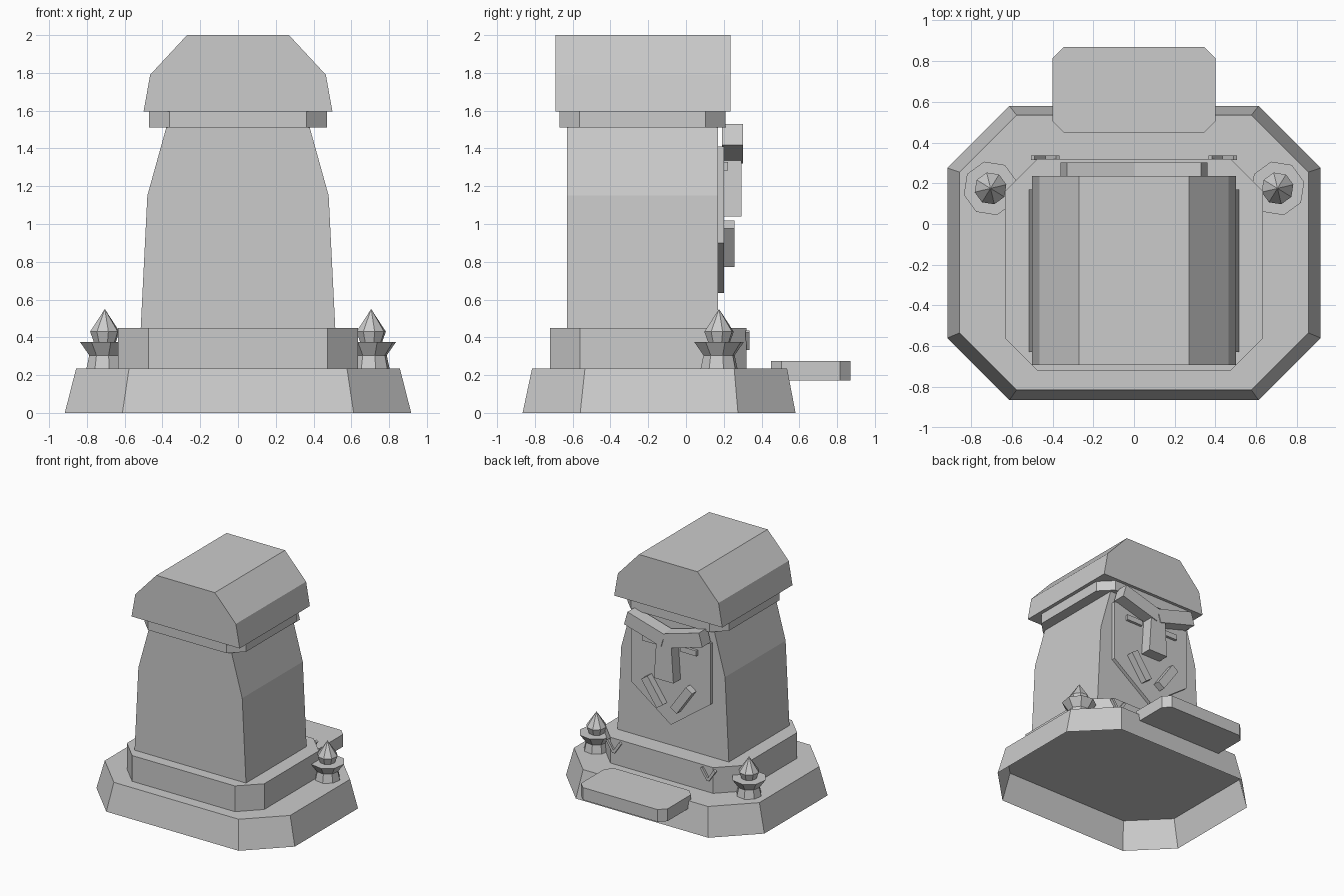
import bpy, bmesh, math
from mathutils import Matrix, Vector

old = bpy.data.objects.get("Cube")
if old:
    bpy.data.objects.remove(old, do_unlink=True)

stone = bpy.data.materials.new("grey stone")
stone.diffuse_color = (0.6, 0.6, 0.6, 1)
stone.use_nodes = True
stone.node_tree.nodes["Principled BSDF"].inputs["Base Color"].default_value = (0.6, 0.6, 0.6, 1)


def finish(name, bm, outward=True):
    if outward:
        bmesh.ops.recalc_face_normals(bm, faces=bm.faces)
    mesh = bpy.data.meshes.new(name)
    bm.to_mesh(mesh)
    bm.free()
    mesh.materials.append(stone)
    obj = bpy.data.objects.new(name, mesh)
    bpy.context.collection.objects.link(obj)
    return obj


def octagon(hx, y0, y1, cut, z):
    """Rectangle with cut corners, counter-clockwise."""
    c = cut
    return [Vector((x, y, z)) for x, y in (
        (hx - c, y0), (hx, y0 + c), (hx, y1 - c), (hx - c, y1),
        (c - hx, y1), (-hx, y1 - c), (-hx, y0 + c), (c - hx, y0))]


def loft(name, lower, upper, bottom=True):
    """Join two matching loops into a solid, optionally open below."""
    bm = bmesh.new()
    a = [bm.verts.new(p) for p in lower]
    b = [bm.verts.new(p) for p in upper]
    n = len(a)
    for i in range(n):
        j = (i + 1) % n
        bm.faces.new((a[i], a[j], b[j], b[i]))
    bm.faces.new(b)
    if bottom:
        bm.faces.new(a[::-1])
    return finish(name, bm, bottom)


def slab(name, hx, y0, y1, cut, z0, z1):
    return loft(name, octagon(hx, y0, y1, cut, z0), octagon(hx, y0, y1, cut, z1))


def extrude_y(name, half, y0, y1):
    """Mirror a half outline of (x, z) points and extrude it along y."""
    outline = half + [(-x, z) for x, z in reversed(half) if x > 0]
    return loft(name, [Vector((x, y0, z)) for x, z in outline],
                [Vector((x, y1, z)) for x, z in outline])


def bar(name, side, x, z, length, height, y0, y1, angle):
    """Box on the back face, tilted in the xz plane and mirrored by side."""
    bm = bmesh.new()
    place = (Matrix.Translation((side * x, (y0 + y1) / 2, z))
             @ Matrix.Rotation(math.radians(-side * angle), 4, 'Y')
             @ Matrix.Diagonal((length, y1 - y0, height, 1)))
    bmesh.ops.create_cube(bm, size=1, matrix=place)
    return finish(name, bm)


def lathe(name, profile, x, y, sides):
    bm = bmesh.new()
    rings = []
    for r, z in profile:
        rings.append([bm.verts.new((x + r * math.cos(math.tau * (i + 0.3) / sides),
                                    y + r * math.sin(math.tau * (i + 0.3) / sides), z))
                      for i in range(sides)])
    for a, b in zip(rings, rings[1:]):
        for i in range(sides):
            j = (i + 1) % sides
            bm.faces.new((a[i], a[j], b[j], b[i]))
    bm.faces.new(rings[0][::-1])
    bmesh.ops.remove_doubles(bm, verts=bm.verts, dist=0.0005)
    return finish(name, bm)


# Stepped plinth, hollow underneath
loft("plinth", octagon(0.917, -0.865, 0.58, 0.305, 0),
     octagon(0.857, -0.815, 0.535, 0.28, 0.235), bottom=False)
slab("upper_step", 0.635, -0.72, 0.32, 0.16, 0.235, 0.45)
slab("offering_ledge", 0.4, 0.45, 0.87, 0.055, 0.172, 0.275)

# Tapered pillar, collar and roof-like cap
extrude_y("pillar", [(0.515, 0.45), (0.48, 1.15), (0.38, 1.51), (0.37, 1.6)], -0.63, 0.17)
slab("collar", 0.47, -0.67, 0.21, 0.107, 1.51, 1.595)
extrude_y("cap", [(0.5, 1.595), (0.465, 1.79), (0.27, 2.0)], -0.692, 0.235)

# Face panel and nose
extrude_y("face_panel", [(0, 0.635), (0.365, 0.9), (0.365, 1.41)], 0.16, 0.2)
extrude_y("nose", [(0.09, 1.04), (0.065, 1.41)], 0.19, 0.295)

# Paired details
urn = [(0.1, 0.235), (0.085, 0.305), (0.135, 0.375), (0.06, 0.375), (0.08, 0.43), (0, 0.55)]
for side, label in ((1, "left"), (-1, "right")):
    bar(label + "_brow", side, 0.175, 1.425, 0.355, 0.115, 0.19, 0.302, 16)
    bar(label + "_eye", side, 0.175, 1.305, 0.15, 0.045, 0.19, 0.222, 0)
    bar(label + "_moustache", side, 0.135, 0.895, 0.25, 0.07, 0.19, 0.257, 55)
    bar(label + "_mark_inner", side, 0.405, 0.385, 0.11, 0.022, 0.315, 0.337, -56)
    bar(label + "_mark_outer", side, 0.467, 0.385, 0.11, 0.022, 0.315, 0.337, 56)
    lathe(label + "_urn", urn, side * 0.705, 0.175, 8)
